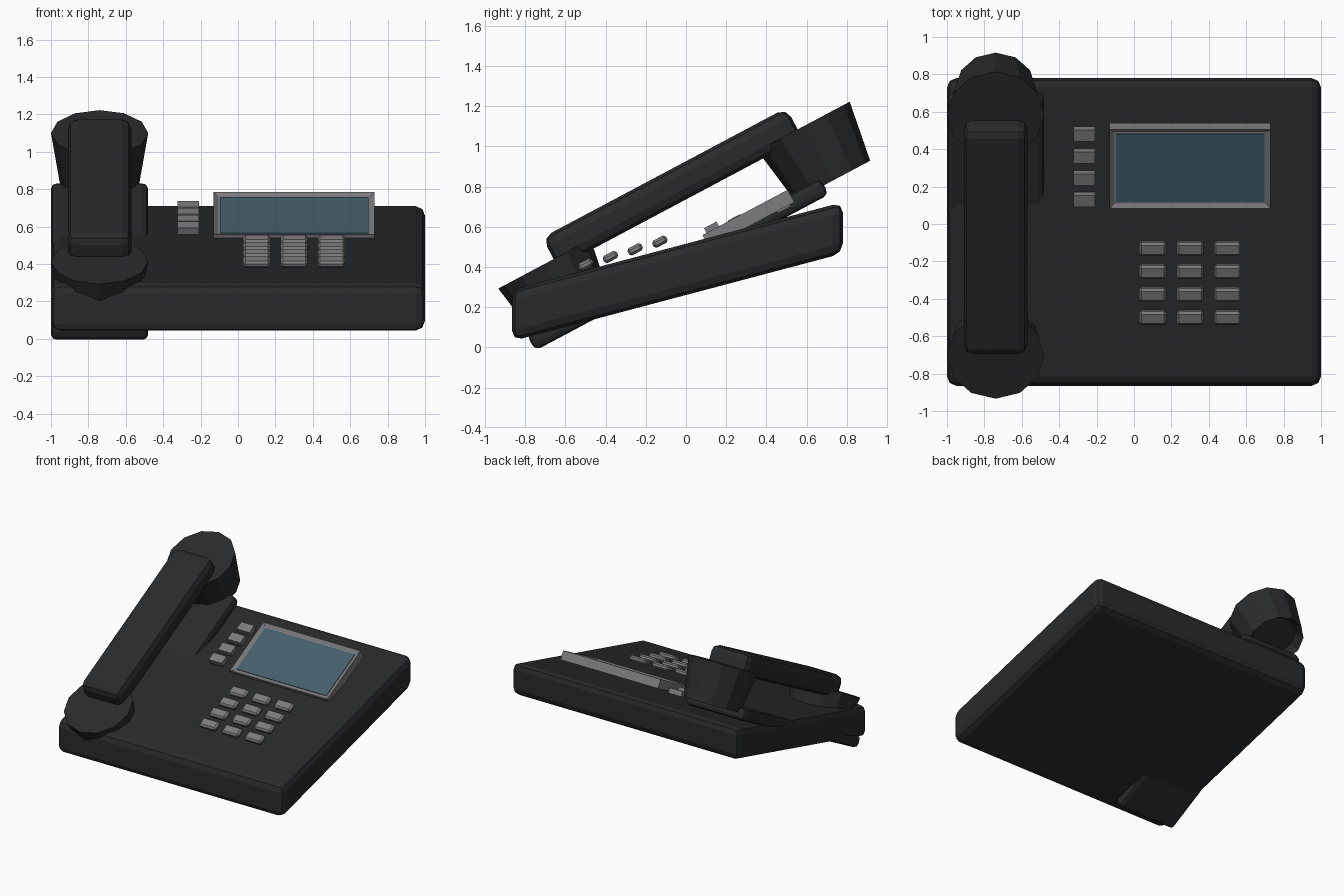
import bpy, bmesh
from math import radians, sin, cos
from mathutils import Matrix

if "Cube" in bpy.data.objects:
    bpy.data.objects.remove(bpy.data.objects["Cube"])

TILT = radians(28)          # slope shared by handset, cradle, screen and keys
HX = -0.74                  # handset centre line


def material(name, rgb):
    m = bpy.data.materials.new(name)
    m.diffuse_color = (*rgb, 1)
    m.use_nodes = True
    m.node_tree.nodes["Principled BSDF"].inputs["Base Color"].default_value = m.diffuse_color
    return m


BODY = material("dark_plastic", (0.022, 0.023, 0.025))
GREY = material("key_grey", (0.2, 0.2, 0.21))
GLASS = material("display_blue", (0.06, 0.115, 0.15))


def slope(u, v):
    """Point u along and v above the tilted plane, as y, z."""
    return u * cos(TILT) - v * sin(TILT), u * sin(TILT) + v * cos(TILT)


def add(name, bm, mat, loc, tilt=TILT, bevel=0, segments=2):
    me = bpy.data.meshes.new(name)
    bmesh.ops.recalc_face_normals(bm, faces=bm.faces)
    bm.to_mesh(me)
    bm.free()
    me.materials.append(mat)
    ob = bpy.data.objects.new(name, me)
    bpy.context.collection.objects.link(ob)
    ob.location = loc
    ob.rotation_euler.x = tilt
    if bevel:
        mod = ob.modifiers.new("bevel", 'BEVEL')
        mod.width, mod.segments = bevel, segments
    return ob


def cube(size):
    bm = bmesh.new()
    bmesh.ops.create_cube(bm, size=1)
    bmesh.ops.scale(bm, vec=size, verts=bm.verts)
    return bm


def tilted_box(name, x, u, v, mat, bevel=0, segments=2):
    """Box from x, u and v ranges on the tilted plane."""
    bm = cube((x[1] - x[0], u[1] - u[0], v[1] - v[0]))
    return add(name, bm, mat, (sum(x) / 2, *slope(sum(u) / 2, sum(v) / 2)),
               bevel=bevel, segments=segments)


# base: sheared slab with upright front and back
bm = cube((2, 1.645, 0.255))
for vert in bm.verts:
    vert.co.z += vert.co.y * 0.265
add("base", bm, BODY, (0, -0.0425, 0.377), tilt=0, bevel=0.05)

# cradle under the handset
tilted_box("cradle", (-1, -0.48), (-0.67, 0.985), (0.338, 0.43), BODY, 0.03)

# handset grip
tilted_box("handset_grip", (HX - 0.17, HX + 0.17), (-0.375, 1.0),
           (0.65, 0.818), BODY, 0.05)


# handset ends: tapered ten-sided caps, hollow underneath
def cap(name, u, v0, v1, r0, r1):
    bm = bmesh.new()
    bmesh.ops.create_cone(bm, cap_ends=True, segments=12, radius1=r0,
                          radius2=r1, depth=v1 - v0)
    bm.faces.ensure_lookup_table()
    bottom = min(bm.faces, key=lambda f: f.calc_center_median().z)
    bmesh.ops.inset_region(bm, faces=[bottom], thickness=0.045)
    bmesh.ops.translate(bm, verts=bottom.verts, vec=(0, 0, 0.06))
    add(name, bm, BODY, (HX, *slope(u, (v0 + v1) / 2)))


cap("earpiece", 1.033, 0.39, 0.697, 0.212, 0.26)
cap("mouthpiece", -0.427, 0.45, 0.697, 0.22, 0.26)

# screen frame with a recessed opening
bm = cube((0.86, 0.48, 0.07))
top = max(bm.faces, key=lambda f: f.calc_center_median().z)
bmesh.ops.inset_region(bm, faces=[top], thickness=0.032)
bmesh.ops.translate(bm, verts=top.verts, vec=(0, 0, -0.015))
add("screen_frame", bm, GREY, (0.3, *slope(0.575, 0.42)))

# display panel in the frame
tilted_box("display", (-0.097, 0.697), (0.37, 0.78), (0.43, 0.445), GLASS)

# column of side keys
for i in range(4):
    add(f"side_key_{i + 1}", cube((0.115, 0.07, 0.04)), GREY,
        (-0.265, 0.13 + 0.117 * i, 0.592 + 0.037 * i))

# number keypad, three columns by four rows
for row in range(4):
    for col in range(3):
        add(f"number_key_{row + 1}_{col + 1}", cube((0.145, 0.078, 0.04)), GREY,
            (0.1 + 0.2 * col, -0.13 - 0.123 * row, 0.526 - 0.038 * row),
            bevel=0.012, segments=1)
